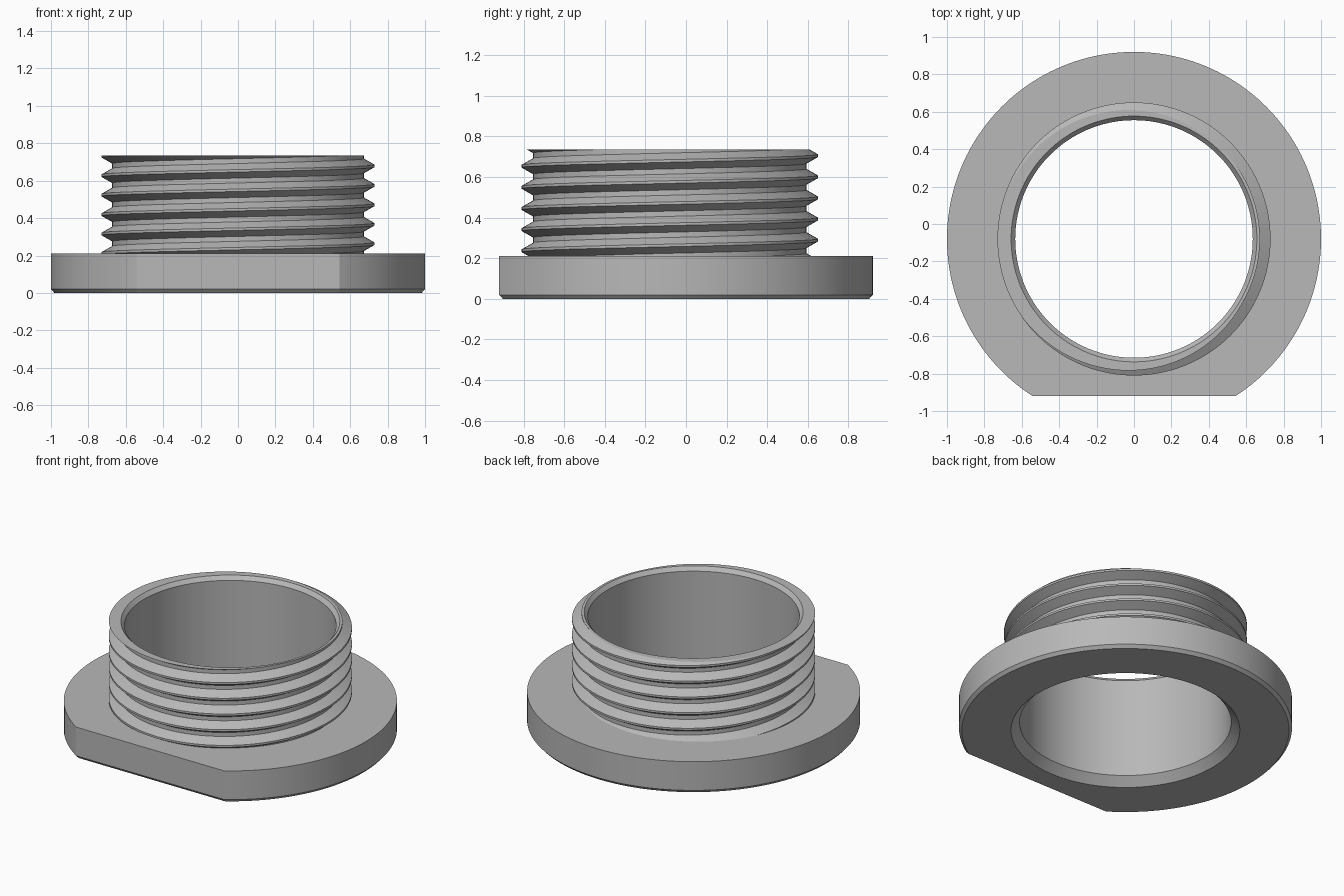
import bpy, bmesh
from math import pi, sin, cos, acos, radians

old = bpy.data.objects.get("Cube")
if old:
    bpy.data.objects.remove(old, do_unlink=True)

CENTER_Y = -0.08
STEPS = 144
TOP, FLANGE_TOP = 0.735, 0.21
PITCH, CREST, ROOT = 0.104, 0.73, 0.673
CREST_AT_ZERO = 0.679          # height of one crest on the +x side

grey = bpy.data.materials.new("plain grey")
grey.use_nodes = True
colour = (0.48, 0.48, 0.48, 1)
grey.diffuse_color = colour
grey.node_tree.nodes["Principled BSDF"].inputs["Base Color"].default_value = colour


def build(name, columns):
    """Skin a list of closed cross-sections into one solid."""
    bm = bmesh.new()
    grid = [[bm.verts.new((x, y + CENTER_Y, z)) for x, y, z in col] for col in columns]
    for a, b in zip(grid, grid[1:]):
        for i in range(len(a)):
            j = (i + 1) % len(a)
            bm.faces.new((a[i], b[i], b[j], a[j]))
    bmesh.ops.remove_doubles(bm, verts=bm.verts, dist=1e-5)
    bmesh.ops.dissolve_degenerate(bm, edges=bm.edges, dist=1e-5)
    bmesh.ops.recalc_face_normals(bm, faces=bm.faces)
    mesh = bpy.data.meshes.new(name)
    bm.to_mesh(mesh)
    bm.free()
    mesh.materials.append(grey)
    obj = bpy.data.objects.new(name, mesh)
    bpy.context.collection.objects.link(obj)
    bpy.ops.object.select_all(action='DESELECT')
    obj.select_set(True)
    bpy.context.view_layer.objects.active = obj
    bpy.ops.object.shade_smooth_by_angle(angle=radians(20))
    return obj


# Threaded sleeve: trapezoid thread outside, chamfered bore inside
HALF_CREST, HALF_ROOT = PITCH / 16, PITCH / 8


def thread_radius(z, angle):
    phase = (z - CREST_AT_ZERO) / PITCH - angle / (2 * pi)
    off = abs(phase - round(phase)) * PITCH
    t = (off - HALF_CREST) / (PITCH / 2 - HALF_ROOT - HALF_CREST)
    return CREST + (ROOT - CREST) * min(max(t, 0), 1)


def sleeve_section(angle):
    points = []
    for turn in range(-8, 3):
        crest = CREST_AT_ZERO + PITCH * (turn + angle / (2 * pi))
        for off in (HALF_ROOT - PITCH / 2, -HALF_CREST, HALF_CREST, PITCH / 2 - HALF_ROOT):
            z = min(max(crest + off, FLANGE_TOP - 0.01), TOP)
            points.append((thread_radius(z, angle), z))
    points += [(0.657, TOP), (0.635, 0.71), (0.635, 0.053), (0.687, 0)]
    return [(r * cos(angle), r * sin(angle), z) for r, z in points]


build("threaded_sleeve", [sleeve_section(2 * pi * i / STEPS) for i in range(STEPS + 1)])


# Flange: round disc with one flat side at the front
def flange_point(r, flat, t, z):
    """t runs 0..1 round the arc, then 1..2 along the flat."""
    half = acos(flat / r)
    if t <= 1:
        a = -pi / 2 + half + t * (2 * pi - 2 * half)
        return (r * cos(a), r * sin(a), z)
    return (r * sin(half) * (2 * t - 3), -flat, z)


def hole_point(r, t, z):
    x, y, _ = flange_point(1, 0.84, t, z)
    length = (x * x + y * y) ** 0.5
    return (x / length * r, y / length * r, z)


def flange_section(t):
    return [hole_point(0.687, t, 0),
            flange_point(0.982, 0.822, t, 0),
            flange_point(1, 0.84, t, 0.02),
            flange_point(1, 0.84, t, FLANGE_TOP),
            hole_point(0.65, t, FLANGE_TOP)]


FLAT_STEPS = 24
params = [i / STEPS for i in range(STEPS + 1)] + [1 + i / FLAT_STEPS for i in range(1, FLAT_STEPS + 1)]
build("flange", [flange_section(t) for t in params])
